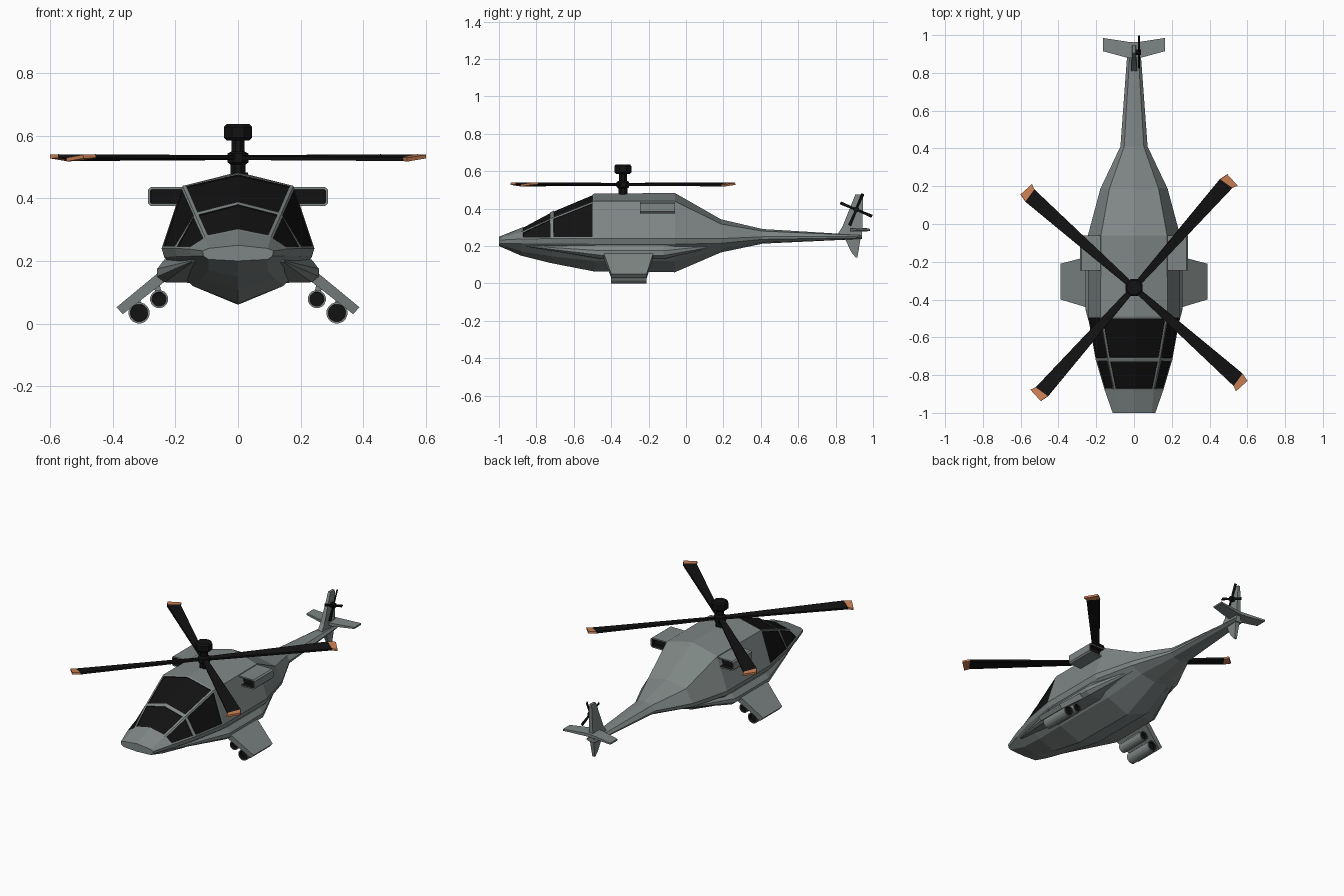
import bpy, bmesh
from math import sin, cos, pi, radians
from mathutils import Vector, Matrix

if "Cube" in bpy.data.objects:
    bpy.data.objects.remove(bpy.data.objects["Cube"])


def material(name, rgb):
    m = bpy.data.materials.new(name)
    m.diffuse_color = (*rgb, 1)
    m.use_nodes = True
    m.node_tree.nodes["Principled BSDF"].inputs["Base Color"].default_value = m.diffuse_color
    return m


GREY = material("hull_grey", (0.21, 0.24, 0.235))
BLACK = material("black", (0.006, 0.006, 0.006))
ORANGE = material("tip_orange", (0.62, 0.22, 0.09))


def finish(name, bm, mats, mirror=False):
    me = bpy.data.meshes.new(name)
    bm.to_mesh(me)
    bm.free()
    for m in mats:
        me.materials.append(m)
    ob = bpy.data.objects.new(name, me)
    bpy.context.collection.objects.link(ob)
    if mirror:
        ob.modifiers.new("mirror", 'MIRROR')
    return ob


def loft(rings):
    """Bridge equal-sized closed rings and cap both ends; returns bmesh, side faces, caps."""
    bm = bmesh.new()
    vs = [[bm.verts.new(p) for p in r] for r in rings]
    n = len(rings[0])
    sides = [[bm.faces.new((a[i], a[(i + 1) % n], b[(i + 1) % n], b[i])) for i in range(n)]
             for a, b in zip(vs, vs[1:])]
    caps = [bm.faces.new(vs[0][::-1]), bm.faces.new(vs[-1])]
    bmesh.ops.recalc_face_normals(bm, faces=bm.faces)
    return bm, sides, caps


def recess(bm, faces, rim, depth):
    """Inset a face region, then sink a black panel."""
    bmesh.ops.inset_region(bm, faces=faces, thickness=rim, use_even_offset=True)
    r = bmesh.ops.inset_region(bm, faces=faces, thickness=0.0005, depth=-depth)
    for f in list(faces) + r["faces"]:
        f.material_index = 1


def at_y(pts, y):
    return [(x, y, z) for x, z in pts]


def circle(r, n, cx=0, cz=0):
    return [(cx + r * cos(2 * pi * (i + .5) / n), cz + r * sin(2 * pi * (i + .5) / n)) for i in range(n)]


# Fuselage: y, keel z, lower bend, chine bottom, chine top, shoulder, roof z
stations = [
    (-1.00, .200, (.095, .205), (.110, .215), (.113, .232), (.095, .240), .250),
    (-0.88, .148, (.095, .170), (.150, .215), (.155, .238), (.105, .276), .298),
    (-0.717, .108, (.115, .145), (.195, .215), (.203, .240), (.138, .350), .385),
    (-0.49, .064, (.145, .120), (.235, .212), (.244, .240), (.177, .440), .480),
    (-0.06, .060, (.145, .120), (.235, .210), (.244, .240), (.175, .440), .484),
    (0.187, .166, (.100, .185), (.172, .215), (.178, .240), (.130, .318), .343),
    (0.41, .213, (.045, .220), (.070, .236), (.072, .250), (.052, .280), .291),
    (0.94, .238, (.020, .239), (.032, .245), (.033, .250), (.020, .257), .259),
]
rings = []
for y, keel, *side, roof in stations:
    rings.append(at_y([(0, keel)] + side + [(0, roof)] + [(-x, z) for x, z in side[::-1]], y))
bm, s, caps = loft(rings)
# canopy panes: two windscreens across the centre, two side windows each side
for k in (1, 2):
    recess(bm, [s[k][4], s[k][5]], .011, .004)
    for i in (3, 6):
        recess(bm, [s[k][i]], .009, .004)
finish("fuselage", bm, [GREY, BLACK])

# Side sponsons
rings = []
for y, cx, cz, k in [(-.85, .14, .2, .1), (-.45, .185, .165, 1), (-.12, .185, .165, 1), (.18, .135, .205, .15)]:
    sec = [(-.07, .03), (.05, .04), (.073, .01), (.073, -.015), (.05, -.033), (-.035, -.035)]
    rings.append(at_y([(cx + k * x, cz + k * z) for x, z in sec], y))
finish("sponson", loft(rings)[0], [GREY], True)

# Drooping stub wings
plan = [(.20, .200, .165, -.45, -.165), (.245, .162, .133, -.44, -.175), (.378, .052, .03, -.40, -.21)]
rings = [[(x + .010, y0, zt), (x + .010, y1, zt), (x - .010, y1, zb), (x - .010, y0, zb)]
         for x, zt, zb, y0, y1 in plan]
finish("stub_wing", loft(rings)[0], [GREY], True)

# Launch tubes and their short mounts
for name, x, z, r in [("outer_tube", .316, .034, .034), ("inner_tube", .252, .078, .029)]:
    c = circle(r, 16, x, z)
    bm, _, caps = loft([at_y(c, -.40), at_y(c, -.21)])
    for f in caps:
        recess(bm, [f], .006, .02)
    finish(name, bm, [GREY, BLACK], True)
    m = [(x - .008, z + r * .7), (x + .012, z + r * .7), (x + .02, z + r + .025), (x, z + r + .025)]
    finish(name + "_mount", loft([at_y(m, -.36), at_y(m, -.25)])[0], [GREY], True)

# Engine pods, open at both ends
pod = [(.165, .436), (.278, .436), (.287, .428), (.287, .384), (.278, .375), (.165, .375)]
bm, _, caps = loft([at_y(pod, -.245), at_y(pod, -.06)])
for f in caps:
    recess(bm, [f], .008, .03)
finish("engine_pod", bm, [GREY, BLACK], True)

# Rotor mast, hub and sensor cap
HUB = Vector((0, -.337, .53))
prof = [(.026, .46), (.026, .508), (.036, .515), (.036, .543), (.022, .55), (.022, .585),
        (.04, .585), (.049, .595), (.049, .628), (.04, .637)]
finish("rotor_mast", loft([[(x, HUB.y + y, z) for x, y in circle(r, 8)] for r, z in prof])[0], [BLACK])

# Main rotor blades with slanted coloured tips: rows of leading and trailing (radius, offset)
rows = [((.02, .014), (.02, -.014)), ((.11, .018), (.11, -.018)),
        ((.732, .040), (.740, -.040)), ((.777, .028), (.768, -.053))]
for q in range(4):
    rot = Matrix.Translation(HUB) @ Matrix.Rotation(radians(48.5 + 90 * q), 4, 'Z') @ Matrix.Rotation(radians(7), 4, 'X')
    rings = []
    for a, b in rows:
        t = .006
        rings.append([rot @ Vector(p) for p in ((*a, -t), (*b, -t), (*b, t), (*a, t))])
    bm, s, caps = loft(rings)
    for f in s[2] + [caps[1]]:
        f.material_index = 1
    finish("rotor_blade", bm, [BLACK, ORANGE])


def fin(name, rows, mirror=False, flat=False):
    """Tapered slab; rows are (span position, front y, back y, half thickness)."""
    rings = []
    for h, y0, y1, t in rows:
        pts = [(-t, y0), (t, y0), (t, y1), (-t, y1)]
        rings.append([(h, y, .287 + d) if flat else (d, y, h) for d, y in pts])
    finish(name, loft(rings)[0], [GREY], mirror)


# Tail surfaces
fin("upper_fin", [(.25, .80, .94, .016), (.30, .835, .943, .014), (.475, .905, .947, .008)])
fin("lower_fin", [(.25, .845, .935, .014), (.17, .882, .922, .010), (.138, .908, .916, .008)])
fin("tailplane", [(0, .88, .962, .009), (.035, .88, .965, .009), (.165, .915, .985, .005)], True, True)

# Tail rotor on the right side of the fin
TAIL = Vector((.026, .91, .395))
hub = [(TAIL.y + a, TAIL.z + b) for a, b in circle(.016, 8)]
finish("tail_rotor_hub", loft([[(x, y, z) for y, z in hub] for x in (0, .036)])[0], [BLACK])
for q in range(4):
    rot = Matrix.Translation(TAIL) @ Matrix.Rotation(radians(67 + 90 * q), 4, 'X') @ Matrix.Rotation(radians(20), 4, 'Y')
    rings = [[rot @ Vector(p) for p in ((-.003, r, -w), (.003, r, -w), (.003, r, w), (-.003, r, w))]
             for r, w in ((0, .005), (.03, .006), (.092, .008))]
    finish("tail_rotor_blade", loft(rings)[0], [BLACK])
